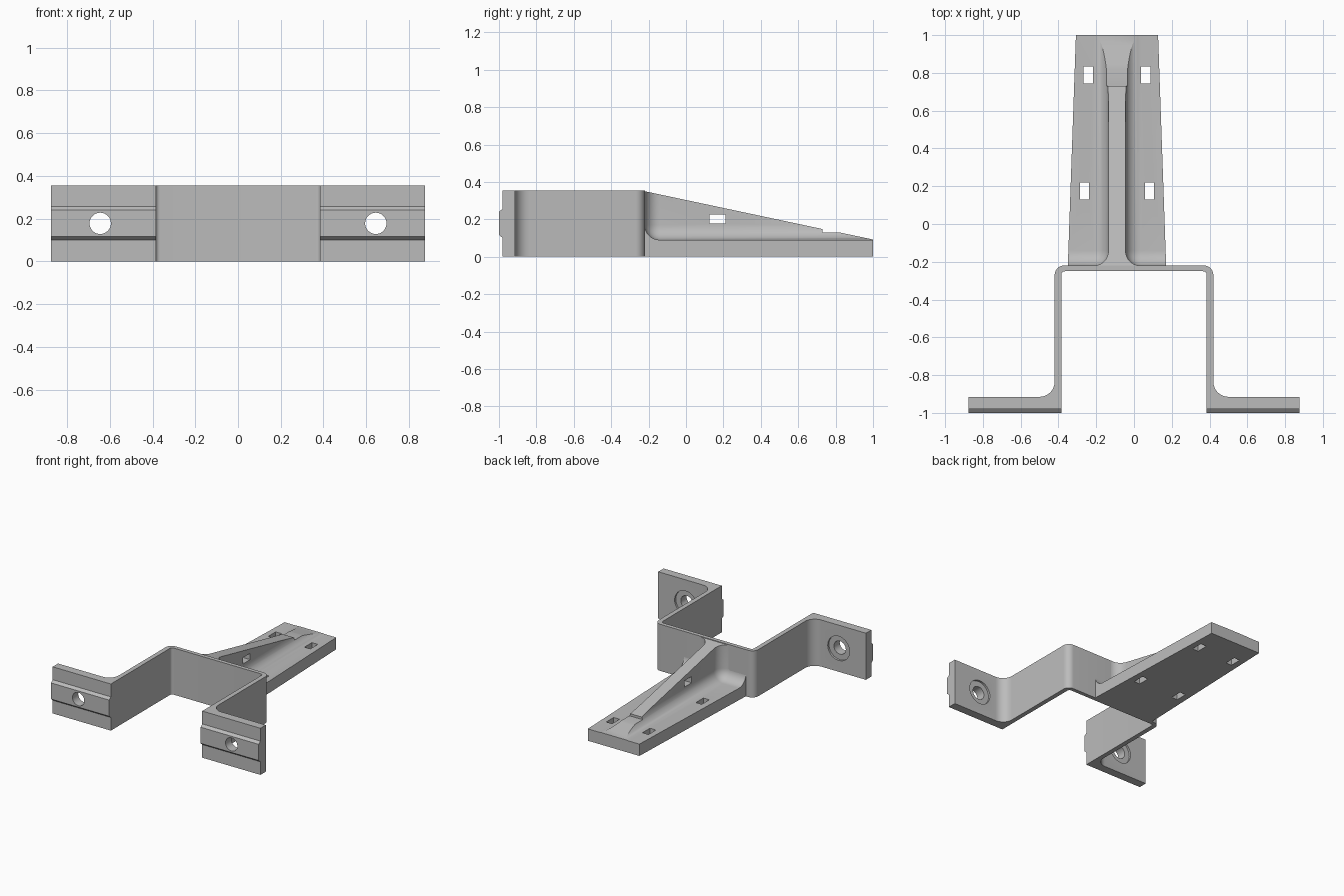
import bpy, bmesh, math
from mathutils import Vector, Matrix

if "Cube" in bpy.data.objects:
    bpy.data.objects.remove(bpy.data.objects["Cube"], do_unlink=True)

grey = bpy.data.materials.new("grey_metal")
grey.use_nodes = True
colour = (0.5, 0.5, 0.5, 1)
grey.diffuse_color = colour
grey.node_tree.nodes["Principled BSDF"].inputs["Base Color"].default_value = colour

MID = -0.09      # centre line of the arm
HEIGHT = 0.355   # height of the bracket


def make_object(name, bm):
    bmesh.ops.recalc_face_normals(bm, faces=bm.faces)
    mesh = bpy.data.meshes.new(name)
    bm.to_mesh(mesh)
    bm.free()
    mesh.materials.append(grey)
    obj = bpy.data.objects.new(name, mesh)
    bpy.context.collection.objects.link(obj)
    return obj


def rounded(points, steps=8):
    """Replace each (x, y, radius) corner by a tangent arc."""
    out = []
    for i, (x, y, r) in enumerate(points):
        p = Vector((x, y))
        if not r:
            out.append(p)
            continue
        a = (Vector(points[i - 1][:2]) - p).normalized()
        b = (Vector(points[(i + 1) % len(points)][:2]) - p).normalized()
        half = a.angle(b) / 2
        centre = p + (a + b).normalized() * r / math.sin(half)
        start = p + a * r / math.tan(half) - centre
        end = p + b * r / math.tan(half) - centre
        sweep = math.pi - 2 * half
        for k in range(steps + 1):
            t = k / steps
            out.append(centre + (start * math.sin((1 - t) * sweep)
                                 + end * math.sin(t * sweep)) / math.sin(sweep))
    return out


def prism(name, outline, low, high, axis="z"):
    """Extrude an outline along z (points are x, y) or x (points are y, z)."""
    bm = bmesh.new()
    place = (lambda p: (p[0], p[1], low)) if axis == "z" else (lambda p: (low, p[0], p[1]))
    face = bm.faces.new([bm.verts.new(place(p)) for p in outline])
    moved = bmesh.ops.extrude_face_region(bm, geom=[face])["geom"]
    shift = (0, 0, high - low) if axis == "z" else (high - low, 0, 0)
    bmesh.ops.translate(bm, verts=[v for v in moved if isinstance(v, bmesh.types.BMVert)],
                        vec=shift)
    return make_object(name, bm)


def box(name, low, high, radius=0):
    bm = bmesh.new()
    bmesh.ops.create_cube(bm, size=1)
    for v in bm.verts:
        v.co = [(l + h) / 2 + c * (h - l) for l, h, c in zip(low, high, v.co)]
    if radius:
        bmesh.ops.bevel(bm, geom=bm.edges[:], offset=radius, segments=8,
                        profile=0.5, affect="EDGES")
    return make_object(name, bm)


def cylinder_y(name, x, z, radius, y0, y1):
    bm = bmesh.new()
    bmesh.ops.create_cone(bm, cap_ends=True, segments=32, radius1=radius, radius2=radius,
                          depth=y1 - y0,
                          matrix=Matrix.Translation((x, (y0 + y1) / 2, z))
                          @ Matrix.Rotation(math.pi / 2, 4, "X"))
    return make_object(name, bm)


def combine(obj, other, operation="DIFFERENCE"):
    other.hide_render = True
    mod = obj.modifiers.new("cut", "BOOLEAN")
    mod.object, mod.operation, mod.solver = other, operation, "EXACT"
    bpy.context.view_layer.objects.active = obj
    bpy.ops.object.modifier_apply(modifier=mod.name)
    bpy.data.objects.remove(other, do_unlink=True)


# Hat-shaped bracket, one half outline mirrored
half = [(0.385, -0.25, 0.02), (0.385, -0.98, 0), (0.875, -0.98, 0),
        (0.875, -0.915, 0), (0.42, -0.915, 0.08), (0.42, -0.22, 0.05)]
outline = half + [(-x, y, r) for x, y, r in reversed(half)]
bracket = prism("bracket", rounded(outline), 0, HEIGHT)

# Locating ridges on the mounting feet, then bolt holes with counterbores
ridge = [(-0.97, 0.1), (-0.98, 0.1), (-1, 0.117), (-1, 0.24), (-0.98, 0.257), (-0.97, 0.257)]
for side in (-1, 1):
    x0, x1 = sorted((side * 0.385, side * 0.875))
    combine(bracket, prism("ridge", ridge, x0, x1, "x"), "UNION")
    combine(bracket, cylinder_y("bolt_hole", side * 0.645, 0.178, 0.05, -1.1, -0.8))
    combine(bracket, cylinder_y("counterbore", side * 0.645, 0.178, 0.092, -0.93, -0.8))

# Tapered arm: side profile trimmed by the plan outline
profile = [(-0.24, 0), (-0.24, 0.354), (-0.22, 0.35), (0.73, 0.148), (0.73, 0.13),
           (0.82, 0.13), (1, 0.092), (1, 0)]
arm = prism("support_arm", profile, -1, 1, "x")
plan = [(MID - 0.263, -0.3), (MID + 0.263, -0.3), (MID + 0.214, 1.1), (MID - 0.214, 1.1)]
combine(arm, prism("plan", plan, -0.1, 0.6), "INTERSECT")

# Rounded pockets leave the central rib, its fillets and the flat plate
for side in (-1, 1):
    x0, x1 = sorted((MID + side * 0.045, MID + side * 1))
    combine(arm, box("pocket", (x0, -0.221, 0.09), (x1, 2, 1), 0.08))
    # Slots through the plate
    for y, offset in ((0.175, 0.172), (0.79, 0.153)):
        x = MID + side * offset
        combine(arm, box("slot", (x - 0.025, y - 0.045, -0.1), (x + 0.025, y + 0.045, 0.5)))

# Slot through the rib
combine(arm, box("rib_slot", (-1, 0.125, 0.177), (1, 0.21, 0.225)))

for obj in (bracket, arm):
    bpy.ops.object.select_all(action="DESELECT")
    obj.select_set(True)
    bpy.context.view_layer.objects.active = obj
    bpy.ops.object.shade_smooth_by_angle(angle=math.radians(25))
